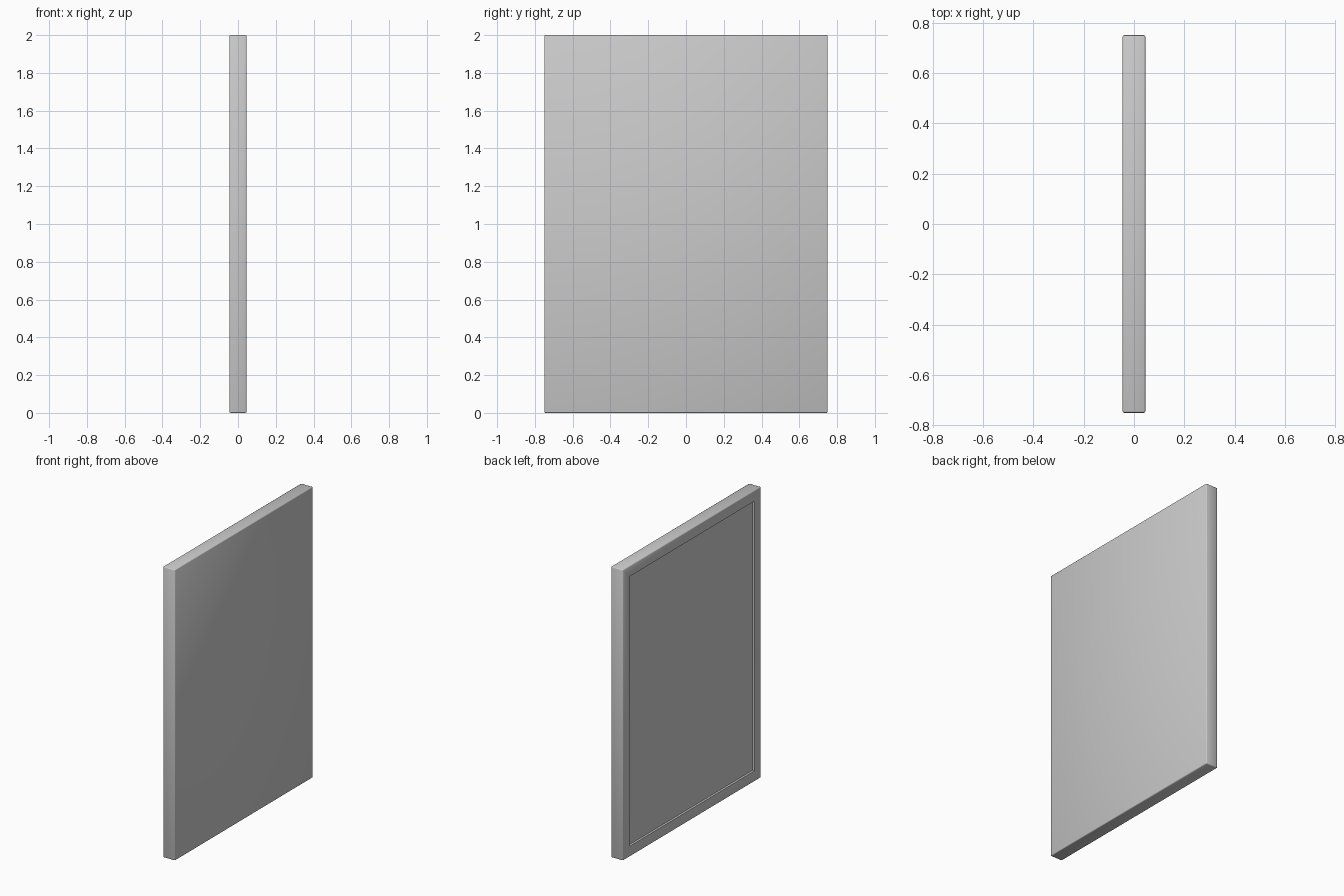
import bpy
import bmesh
from mathutils import Matrix

if "Cube" in bpy.data.objects:
    bpy.data.objects.remove(bpy.data.objects["Cube"])

THICK, WIDTH, HEIGHT = 0.09, 1.5, 2.0
BEVEL, BORDER, DEPTH = 0.006, 0.1, 0.014

# Upright slab with softly rounded edges
bm = bmesh.new()
bmesh.ops.create_cube(bm, size=1, matrix=Matrix.Translation((0, 0, HEIGHT / 2))
                      @ Matrix.Diagonal((THICK, WIDTH, HEIGHT, 1)))
bmesh.ops.bevel(bm, geom=bm.edges[:], offset=BEVEL, segments=2,
                profile=0.5, affect='EDGES')

# Shallow recessed field inside a border on the left (-x) face
bm.normal_update()
face = min(bm.faces, key=lambda f: (round(f.normal.x, 4), -f.calc_area()))
bmesh.ops.inset_region(bm, faces=[face], thickness=BORDER - BEVEL)
walls = bmesh.ops.inset_region(bm, faces=[face], thickness=0.0005)
bmesh.ops.translate(bm, verts=face.verts[:], vec=(DEPTH, 0, 0))

mesh = bpy.data.meshes.new("panel")
bm.to_mesh(mesh)
bm.free()
panel = bpy.data.objects.new("panel", mesh)
bpy.context.collection.objects.link(panel)

# Smooth the rounded edges, keep the recess crisp
bpy.context.view_layer.objects.active = panel
panel.select_set(True)
bpy.ops.object.shade_smooth_by_angle(angle=0.85)
